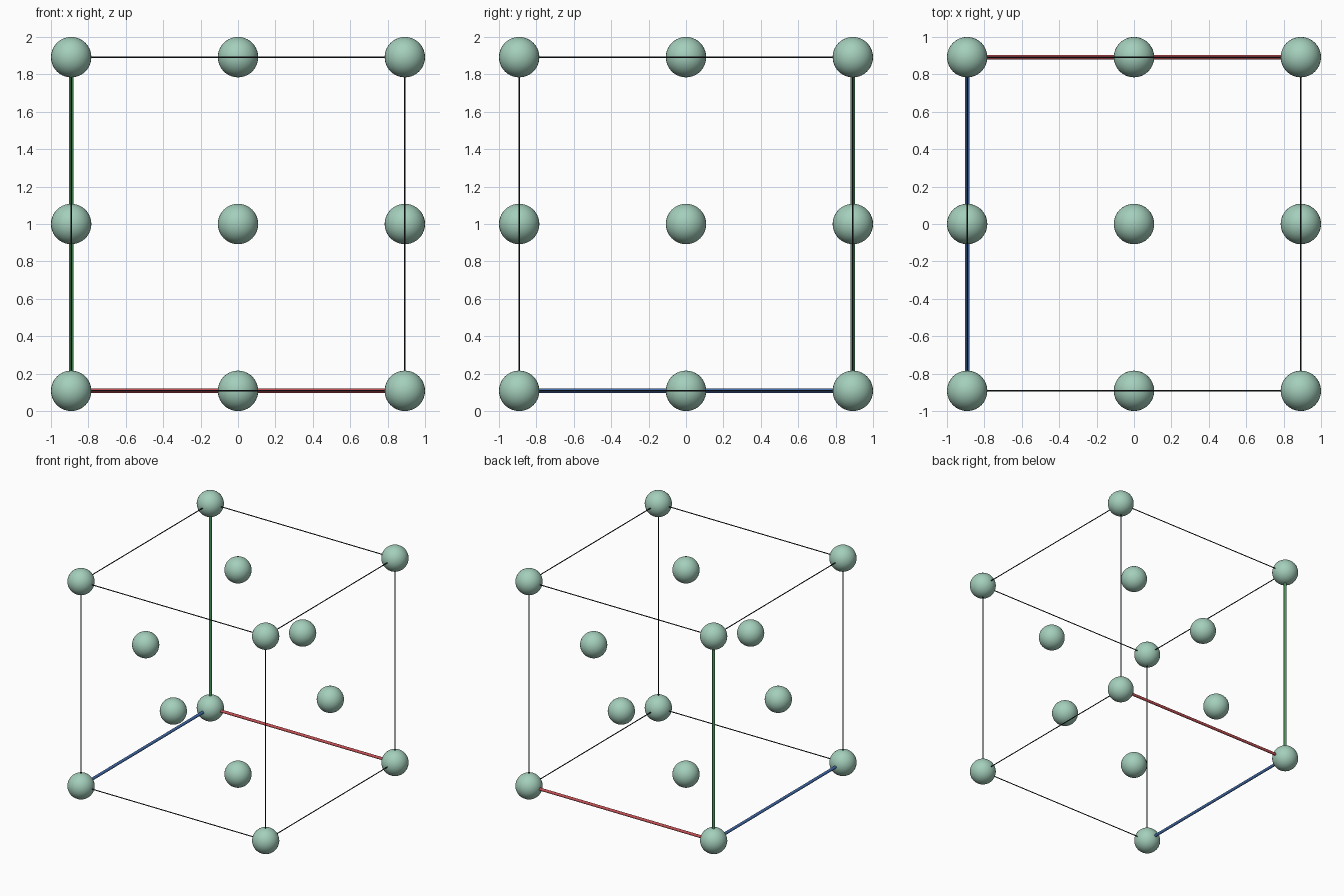
import bpy
from itertools import product
from mathutils import Vector

if "Cube" in bpy.data.objects:
    bpy.data.objects.remove(bpy.data.objects["Cube"])

R = 0.108          # ball radius
H = 1 - R          # half edge of the cell
CENTRE = Vector((0, 0, 1))


def material(name, rgb):
    m = bpy.data.materials.new(name)
    m.diffuse_color = (*rgb, 1)
    m.use_nodes = True
    m.node_tree.nodes["Principled BSDF"].inputs["Base Color"].default_value = m.diffuse_color
    return m


BALL = material("pale green", (0.37, 0.62, 0.50))
DARK = material("near black", (0.012, 0.016, 0.02))
RED = material("red", (0.56, 0.08, 0.09))
GREEN = material("green", (0.08, 0.33, 0.12))
BLUE = material("blue", (0.06, 0.16, 0.43))


def finish(name, mat):
    ob = bpy.context.object
    ob.name = name
    ob.data.materials.append(mat)
    bpy.ops.object.shade_smooth_by_angle()


def ball(name, pos):
    bpy.ops.mesh.primitive_uv_sphere_add(segments=32, ring_count=20, radius=R,
                                         location=CENTRE + Vector(pos) * H)
    finish(name, BALL)


def rod(name, a, b, radius, mat):
    a, b = CENTRE + Vector(a) * H, CENTRE + Vector(b) * H
    bpy.ops.mesh.primitive_cylinder_add(vertices=16, radius=radius, depth=(b - a).length,
                                        location=(a + b) / 2)
    bpy.context.object.rotation_euler = (b - a).to_track_quat('Z', 'Y').to_euler()
    finish(name, mat)


# Balls at the corners
for c in product((-1, 1), repeat=3):
    ball("corner_ball", c)

# Balls at the face centres
for axis, s in product(range(3), (-1, 1)):
    p = [0, 0, 0]
    p[axis] = s
    ball("face_ball", p)

# Cell edges: the three meeting at the back left bottom corner are thick and coloured
origin = (-1, 1, -1)
axis_rods = (("red_axis", RED), ("blue_axis", BLUE), ("green_axis", GREEN))
for axis in range(3):
    others = [i for i in range(3) if i != axis]
    for s, t in product((-1, 1), repeat=2):
        a = [0, 0, 0]
        a[others[0]], a[others[1]] = s, t
        b = list(a)
        a[axis], b[axis] = -1, 1
        if all(a[i] == origin[i] for i in others):
            rod(axis_rods[axis][0], a, b, 0.012, axis_rods[axis][1])
        else:
            rod("thin_edge", a, b, 0.004, DARK)
